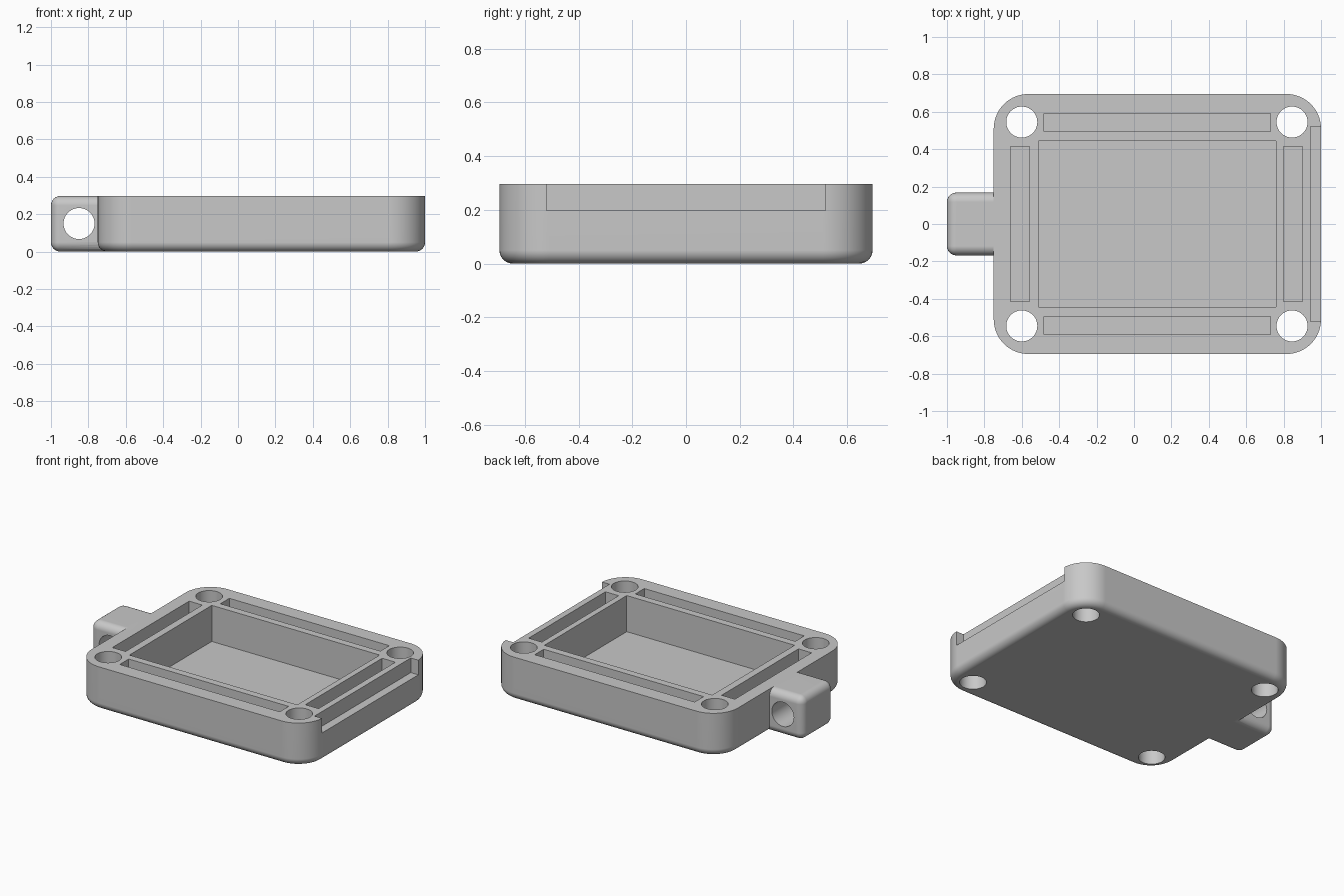
import bpy, bmesh
from math import cos, sin, pi, radians
from mathutils import Matrix

if "Cube" in bpy.data.objects:
    bpy.data.objects.remove(bpy.data.objects["Cube"], do_unlink=True)

HEIGHT, FLOOR, FILLET = 0.297, 0.05, 0.05

grey = bpy.data.materials.new("plain grey")
grey.use_nodes = True
grey.diffuse_color = (0.58, 0.58, 0.58, 1)
grey.node_tree.nodes["Principled BSDF"].inputs["Base Color"].default_value = grey.diffuse_color


def make_object(name, bm):
    bmesh.ops.recalc_face_normals(bm, faces=bm.faces)
    mesh = bpy.data.meshes.new(name)
    bm.to_mesh(mesh)
    bm.free()
    mesh.materials.append(grey)
    obj = bpy.data.objects.new(name, mesh)
    bpy.context.collection.objects.link(obj)
    return obj


def box_mesh(x0, x1, y0, y1, z0, z1):
    bm = bmesh.new()
    bmesh.ops.create_cube(bm, size=1)
    for v in bm.verts:
        v.co = (x1 if v.co.x > 0 else x0, y1 if v.co.y > 0 else y0, z1 if v.co.z > 0 else z0)
    return bm


def rounded_slab(x0, x1, y0, y1, height, radius, steps=14):
    corners = [(x1 - radius, y1 - radius), (x0 + radius, y1 - radius),
               (x0 + radius, y0 + radius), (x1 - radius, y0 + radius)]
    bm = bmesh.new()
    ring = []
    for i, (cx, cy) in enumerate(corners):
        for s in range(steps + 1):
            a = pi / 2 * (i + s / steps)
            ring.append(bm.verts.new((cx + radius * cos(a), cy + radius * sin(a), 0)))
    base = bm.faces.new(ring)
    top = bmesh.ops.extrude_face_region(bm, geom=[base], use_keep_orig=True)["geom"]
    bmesh.ops.translate(bm, verts=[g for g in top if isinstance(g, bmesh.types.BMVert)], vec=(0, 0, height))
    return bm


def fillet(bm, edges):
    bmesh.ops.recalc_face_normals(bm, faces=bm.faces)
    bmesh.ops.bevel(bm, geom=edges, offset=FILLET, segments=6, profile=0.5, affect='EDGES')


def cylinder(name, radius, length, matrix):
    bm = bmesh.new()
    bmesh.ops.create_cone(bm, cap_ends=True, segments=48, radius1=radius, radius2=radius,
                          depth=length, matrix=matrix)
    return make_object(name, bm)


def combine(target, other, operation):
    other.hide_render = True
    mod = target.modifiers.new(operation.lower(), 'BOOLEAN')
    mod.operation, mod.object, mod.solver = operation, other, 'EXACT'
    bpy.context.view_layer.objects.active = target
    bpy.ops.object.modifier_apply(modifier=mod.name)
    bpy.data.objects.remove(other, do_unlink=True)


# Tray body with rounded corners and a filleted underside
bm = rounded_slab(-0.75, 1.0, -0.695, 0.695, HEIGHT, 0.185)
fillet(bm, [e for e in bm.edges if all(v.co.z < 0.001 for v in e.verts)])
tray = make_object("tray_body", bm)

# Hanging lug, rounded on every edge that stays outside the body
bm = box_mesh(-1.0, -0.685, -0.168, 0.168, 0, HEIGHT)
fillet(bm, [e for e in bm.edges if any(v.co.x < -0.9 for v in e.verts)])
combine(tray, make_object("lug", bm), 'UNION')

# Main pocket, side grooves and the open notch in the left wall
cuts = [("pocket", -0.51, 0.76, -0.445, 0.445, FLOOR),
        ("notch", 0.943, 1.1, -0.52, 0.52, 0.197),
        ("groove", -0.66, -0.56, -0.415, 0.415, FLOOR),
        ("groove", 0.80, 0.90, -0.415, 0.415, FLOOR),
        ("groove", -0.48, 0.73, 0.495, 0.592, FLOOR),
        ("groove", -0.48, 0.73, -0.592, -0.495, FLOOR)]
for name, x0, x1, y0, y1, z0 in cuts:
    combine(tray, make_object(name, box_mesh(x0, x1, y0, y1, z0, 0.5)), 'DIFFERENCE')

# Corner screw holes
for x in (-0.60, 0.845):
    for y in (-0.545, 0.545):
        combine(tray, cylinder("screw_hole", 0.083, 1, Matrix.Translation((x, y, 0.15))), 'DIFFERENCE')

# Cross hole through the lug
turn = Matrix.Translation((-0.85, 0, 0.15)) @ Matrix.Rotation(radians(90), 4, 'X')
combine(tray, cylinder("lug_hole", 0.083, 1, turn), 'DIFFERENCE')

# Smooth curved faces, crisp flat ones
bpy.ops.object.select_all(action='DESELECT')
tray.select_set(True)
bpy.context.view_layer.objects.active = tray
bpy.ops.object.shade_smooth_by_angle(angle=radians(30))
weighted = tray.modifiers.new("weighted_normals", 'WEIGHTED_NORMAL')
weighted.keep_sharp = True
